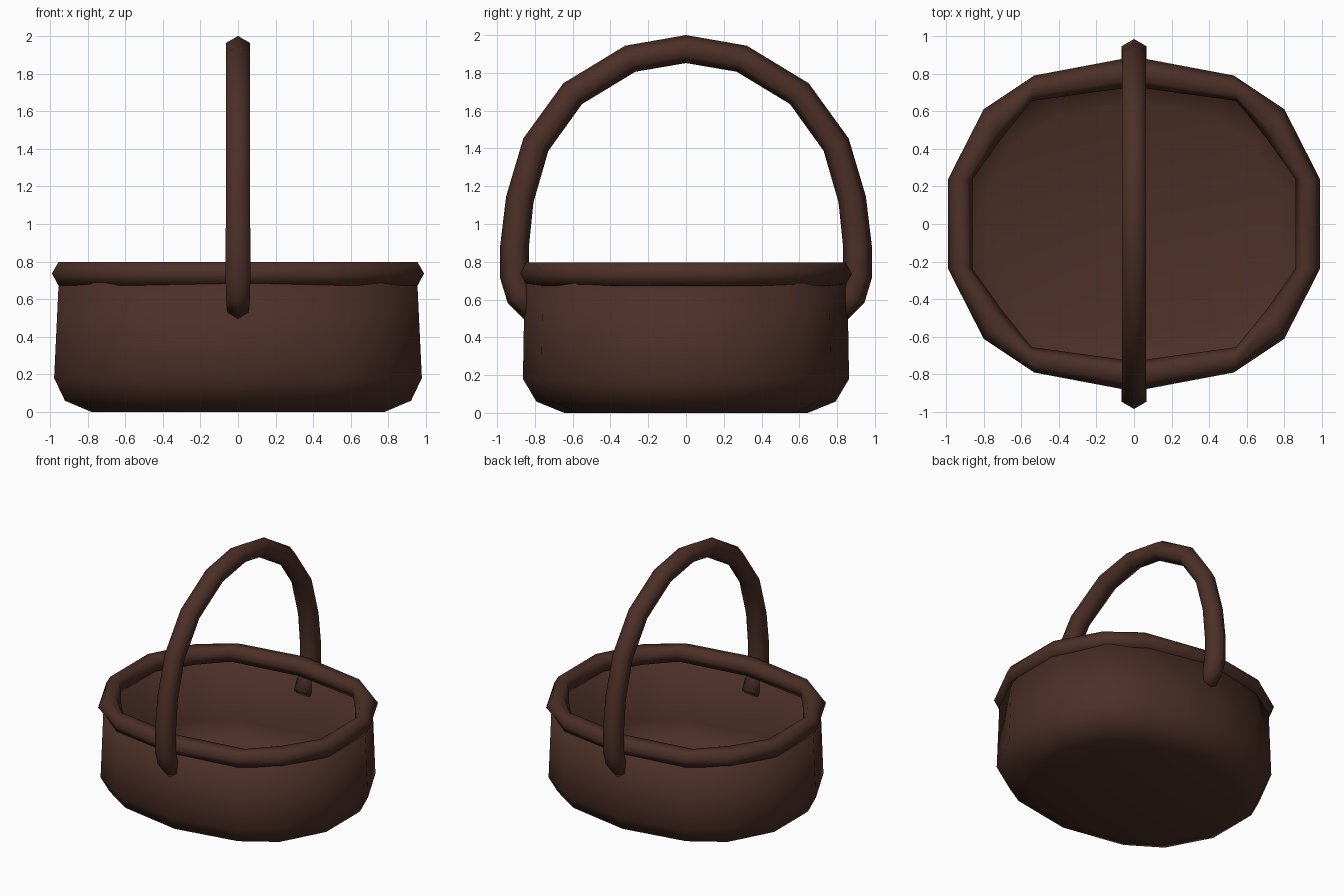
import bpy
import bmesh
import math
from mathutils import Vector

if "Cube" in bpy.data.objects:
    bpy.data.objects.remove(bpy.data.objects["Cube"])

brown = bpy.data.materials.new("dark brown wicker")
brown.diffuse_color = (0.072, 0.029, 0.020, 1)
brown.use_nodes = True
brown.node_tree.nodes["Principled BSDF"].inputs["Base Color"].default_value = brown.diffuse_color


def loft(name, rings, closed_path=False, cap_start=False, cap_end=False):
    """Skin a list of closed rings with quads."""
    bm = bmesh.new()
    loops = [[bm.verts.new(p) for p in ring] for ring in rings]
    pairs = list(zip(loops, loops[1:]))
    if closed_path:
        pairs.append((loops[-1], loops[0]))
    for a, b in pairs:
        n = len(a)
        for i in range(n):
            j = (i + 1) % n
            bm.faces.new((a[i], a[j], b[j], b[i]))
    if cap_start:
        bm.faces.new(loops[0][::-1])
    if cap_end:
        bm.faces.new(loops[-1])
    bmesh.ops.recalc_face_normals(bm, faces=bm.faces)
    for f in bm.faces:
        f.smooth = True
    mesh = bpy.data.meshes.new(name)
    bm.to_mesh(mesh)
    bm.free()
    mesh.materials.append(brown)
    obj = bpy.data.objects.new(name, mesh)
    bpy.context.collection.objects.link(obj)
    return obj


def four_way(q):
    """Mirror a quarter outline (from +x round to +y axis) into a full loop."""
    half = q + [(-x, y) for x, y in reversed(q[:-1])]
    return half + [(-x, -y) for x, y in half]


# plan outlines of the 14-sided rim
outer = four_way([(0.99, 0.237), (0.80, 0.61), (0.53, 0.79), (0, 0.89)])
inner = four_way([(0.86, 0.237), (0.705, 0.455), (0.545, 0.655), (0, 0.73)])

# rim: hexagonal tube following the outlines
section = [(0, 0.737), (0.27, 0.797), (0.77, 0.797), (1, 0.737), (0.77, 0.675), (0.27, 0.672)]
rim = loft("rim", [[(o[0] + (i[0] - o[0]) * t, o[1] + (i[1] - o[1]) * t, z)
                    for t, z in section] for o, i in zip(outer, inner)], closed_path=True)

# body: thin open bowl with a rounded foot (x scale, y scale, height)
profile = [(0.787, 0.725, 0.0), (0.93, 0.89, 0.06), (0.988, 0.97, 0.18), (0.963, 0.96, 0.70)]
body = loft("basket_body", [[(x * sx, y * sy, z) for x, y in outer]
                            for sx, sy, z in profile], cap_start=True)
shell = body.modifiers.new("thickness", 'SOLIDIFY')
shell.thickness = 0.01
shell.offset = -1

# handle: hexagonal tube along an arch, narrowing at the ends
half_path = [(0.80, 0.525, 0.062), (0.88, 0.62, 0.074), (0.908, 0.72, 0.076), (0.908, 0.88, 0.076),
             (0.88, 1.13, 0.074), (0.795, 1.42, 0.074), (0.60, 1.69, 0.074), (0.295, 1.875, 0.074)]
path = half_path + [(0, 1.926, 0.074)] + [(-y, z, r) for y, z, r in reversed(half_path)]
rings = []
for k, (y, z, r) in enumerate(path):
    a, b = path[max(k - 1, 0)], path[min(k + 1, len(path) - 1)]
    t = Vector((0, b[0] - a[0], b[1] - a[1])).normalized()
    n = Vector((0, t.z, -t.y))
    rings.append([Vector((0, y, z)) + n * (r * math.cos(math.radians(60 * i)))
                  + Vector((r * math.sin(math.radians(60 * i)), 0, 0)) for i in range(6)])
handle = loft("handle", rings, cap_start=True, cap_end=True)
